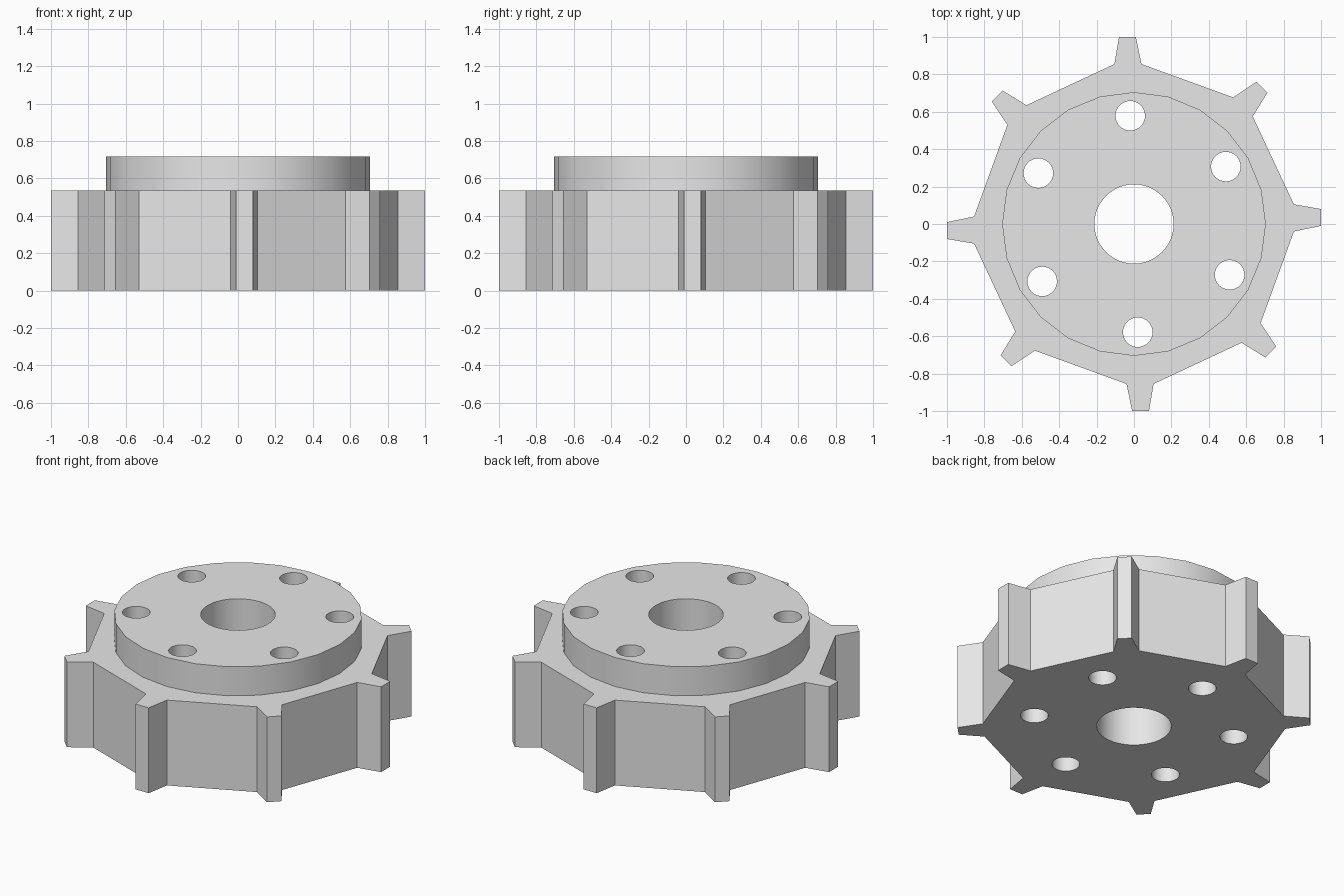
import bpy
import bmesh
from math import sin, cos, pi, radians

cube = bpy.data.objects.get("Cube")
if cube:
    bpy.data.objects.remove(cube, do_unlink=True)

BODY_TOP = 0.535
HUB_TOP = 0.717

grey = bpy.data.materials.new("light grey")
grey.use_nodes = True
grey.diffuse_color = (0.8, 0.8, 0.8, 1)
grey.node_tree.nodes["Principled BSDF"].inputs["Base Color"].default_value = (0.8, 0.8, 0.8, 1)


def circle(radius, sides, cx=0, cy=0):
    return [(cx + radius * cos(2 * pi * i / sides),
             cy + radius * sin(2 * pi * i / sides)) for i in range(sides)]


def prism(name, outline, z0, z1):
    """Extrude a counter-clockwise outline from z0 to z1."""
    bm = bmesh.new()
    base = bm.faces.new([bm.verts.new((x, y, z0)) for x, y in outline])
    top = bmesh.ops.extrude_face_region(bm, geom=[base], use_keep_orig=True)
    verts = [g for g in top["geom"] if isinstance(g, bmesh.types.BMVert)]
    bmesh.ops.translate(bm, verts=verts, vec=(0, 0, z1 - z0))
    bmesh.ops.recalc_face_normals(bm, faces=bm.faces)
    mesh = bpy.data.meshes.new(name)
    bm.to_mesh(mesh)
    bm.free()
    mesh.materials.append(grey)
    obj = bpy.data.objects.new(name, mesh)
    bpy.context.collection.objects.link(obj)
    return obj


def combine(target, other, operation):
    """Apply a boolean and discard the helper."""
    other.hide_render = True
    mod = target.modifiers.new(operation.lower(), "BOOLEAN")
    mod.operation = operation
    mod.solver = "EXACT"
    mod.object = other
    bpy.context.view_layer.objects.active = target
    bpy.ops.object.modifier_apply(modifier=mod.name)
    bpy.data.objects.remove(other, do_unlink=True)


# Toothed body: one quarter of the outline, turned four times
quarter = [(0.855, -0.04), (1.0, -0.01), (1.0, 0.08), (0.855, 0.105),
           (0.635, 0.575), (0.713, 0.702), (0.655, 0.76), (0.53, 0.677)]
outline = []
for _ in range(4):
    outline += quarter
    quarter = [(-y, x) for x, y in quarter]
sprocket = prism("sprocket_body", outline, 0, BODY_TOP)

# Raised round hub on top
combine(sprocket, prism("hub", circle(0.705, 24), 0.25, HUB_TOP), "UNION")

# Central bore and ring of bolt holes, all the way through
combine(sprocket, prism("bore_cutter", circle(0.212, 48), -0.1, 1), "DIFFERENCE")
for i in range(6):
    a = radians(32 + 60 * i)
    hole = circle(0.079, 32, 0.579 * cos(a), 0.579 * sin(a))
    combine(sprocket, prism("bolt_hole_cutter", hole, -0.1, 1), "DIFFERENCE")

# Smooth round walls, sharp teeth
bpy.ops.object.select_all(action="DESELECT")
sprocket.select_set(True)
bpy.context.view_layer.objects.active = sprocket
bpy.ops.object.shade_smooth_by_angle(angle=radians(20))
